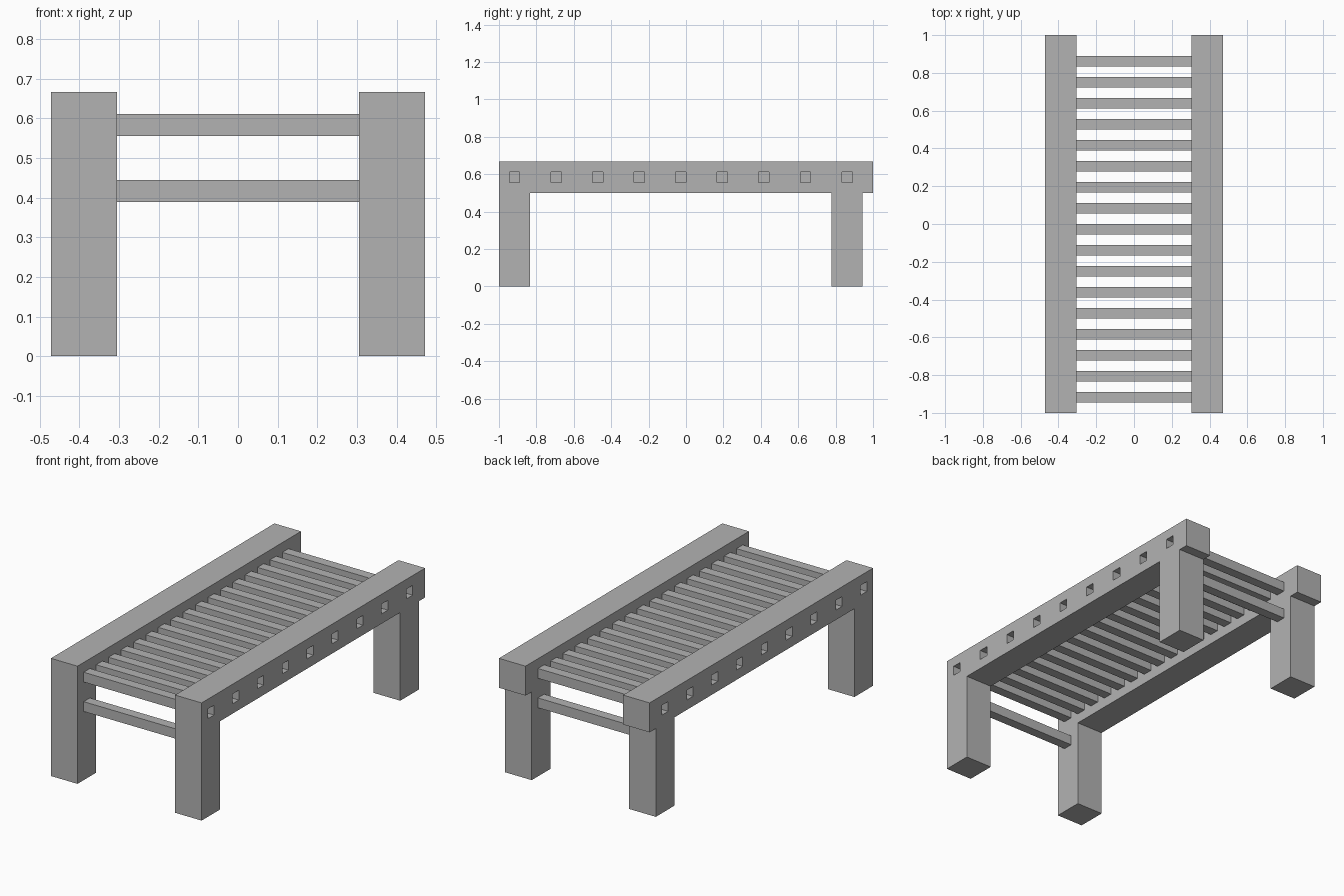
import bpy, bmesh
from mathutils import Vector

cube = bpy.data.objects.get("Cube")
if cube:
    bpy.data.objects.remove(cube, do_unlink=True)

U = 1 / 18                      # building module
SLATS = 17
FIRST_Y, LAST_Y = -16.5 * U, 15.5 * U
SLAT_Z = 10.5 * U
INNER, OUTER = 5.5 * U, 8.5 * U

grey = bpy.data.materials.new("plain_grey")
grey.use_nodes = True
grey.diffuse_color = (0.45, 0.45, 0.45, 1)
grey.node_tree.nodes["Principled BSDF"].inputs["Base Color"].default_value = grey.diffuse_color


def add_object(name, bm):
    bmesh.ops.recalc_face_normals(bm, faces=bm.faces)
    mesh = bpy.data.meshes.new(name)
    bm.to_mesh(mesh)
    bm.free()
    mesh.materials.append(grey)
    obj = bpy.data.objects.new(name, mesh)
    bpy.context.collection.objects.link(obj)


def crossbar(name, y, z):
    bm = bmesh.new()
    bmesh.ops.create_cube(bm, size=1)
    bmesh.ops.scale(bm, vec=(2 * INNER, U, U), verts=bm.verts)
    bmesh.ops.translate(bm, vec=(0, y, z), verts=bm.verts)
    add_object(name, bm)


def side_frame(name, side):
    # Rail and two legs as one extruded profile, in modules (y, z)
    profile = [(-18, 0), (-15, 0), (-15, 9), (14, 9), (14, 0),
               (17, 0), (17, 9), (18, 9), (18, 12), (-18, 12)]
    bm = bmesh.new()
    face = bm.faces.new([bm.verts.new((side * INNER, y * U, z * U)) for y, z in profile])
    ext = bmesh.ops.extrude_face_region(bm, geom=[face])
    top = [v for v in ext["geom"] if isinstance(v, bmesh.types.BMVert)]
    bmesh.ops.translate(bm, vec=(side * (OUTER - INNER), 0, 0), verts=top)
    if not any(f for f in bm.faces if all(abs(v.co.x - side * INNER) < 1e-5 for v in f.verts)):
        bm.faces.new([v for v in bm.verts if abs(v.co.x - side * INNER) < 1e-5])

    def outer_faces():
        return [f for f in bm.faces
                if all(abs(v.co.x - side * OUTER) < 1e-5 for v in f.verts)]

    def cut(point, normal):
        faces = outer_faces()
        edges = {e for f in faces for e in f.edges}
        verts = {v for f in faces for v in f.verts}
        bmesh.ops.bisect_plane(bm, geom=faces + list(edges) + list(verts),
                               plane_co=point, plane_no=normal)

    # Square sockets at every second slat
    sockets = [FIRST_Y + 2 * i * U * 2 for i in range(SLATS // 2 + 1)]
    for half in (-U / 2, U / 2):
        cut((0, 0, SLAT_Z + half), (0, 0, 1))
        for y in sockets:
            cut((0, y + half, 0), (0, 1, 0))
    holes = [f for f in outer_faces()
             if any((f.calc_center_median() - Vector((side * OUTER, y, SLAT_Z))).length < U / 4
                    for y in sockets)]
    pushed = bmesh.ops.extrude_discrete_faces(bm, faces=holes)["faces"]
    bmesh.ops.translate(bm, vec=(-side * U, 0, 0),
                        verts=list({v for f in pushed for v in f.verts}))
    add_object(name, bm)


side_frame("left_side_frame", 1)
side_frame("right_side_frame", -1)

# Bed slats
for i in range(SLATS):
    crossbar(f"slat_{i + 1}", FIRST_Y + 2 * i * U, SLAT_Z)

# Lower rungs between the legs
crossbar("front_lower_rung", FIRST_Y, 7.5 * U)
crossbar("back_lower_rung", LAST_Y, 7.5 * U)
